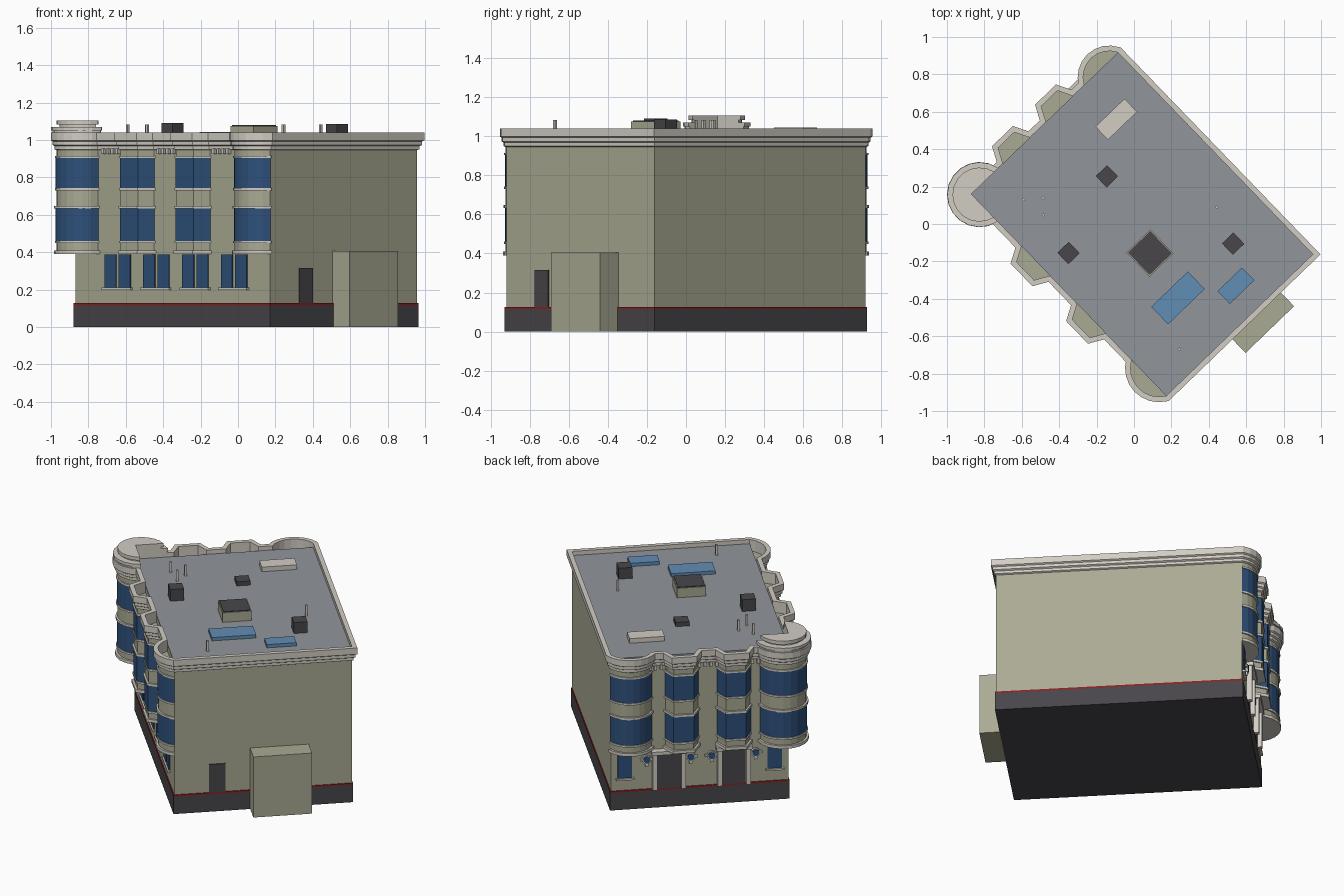
import bpy, bmesh, math
from mathutils import Matrix, Vector

if "Cube" in bpy.data.objects:
    bpy.data.objects.remove(bpy.data.objects["Cube"])

# Building frame: u runs along the window facade, v along the entrance facade
LEN, WID = 1.5, 1.09
FRAME = Matrix.Translation((-0.87, 0.16, 0)) @ Matrix.Rotation(math.radians(-46), 4, 'Z')


def material(name, rgb):
    m = bpy.data.materials.new(name)
    m.use_nodes = True
    col = [((c / 255 + 0.055) / 1.055) ** 2.4 for c in rgb] + [1]
    m.diffuse_color = col
    m.node_tree.nodes["Principled BSDF"].inputs["Base Color"].default_value = col
    return m


WALL = material("olive wall", (170, 170, 148))
TRIM = material("pale trim", (210, 205, 196))
ROOF = material("grey roof", (145, 149, 154))
DARK = material("charcoal", (72, 70, 74))
GLASS = material("window blue", (46, 80, 122))
SKY = material("skylight blue", (97, 141, 181))
RED = material("red band", (140, 32, 32))


def skin(name, loops, mat, closed=False):
    """Join equal-length loops into a solid; closed joins last loop to first."""
    bm = bmesh.new()
    rows = [[bm.verts.new(FRAME @ Vector(p)) for p in loop] for loop in loops]
    n = len(rows[0])
    pairs = list(zip(rows, rows[1:])) + ([(rows[-1], rows[0])] if closed else [])
    for a, b in pairs:
        for i in range(n):
            j = (i + 1) % n
            bm.faces.new((a[i], a[j], b[j], b[i]))
    if not closed:
        bm.faces.new(rows[0][::-1])
        bm.faces.new(rows[-1])
    bmesh.ops.recalc_face_normals(bm, faces=bm.faces)
    me = bpy.data.meshes.new(name)
    bm.to_mesh(me)
    bm.free()
    me.materials.append(mat)
    ob = bpy.data.objects.new(name, me)
    bpy.context.collection.objects.link(ob)
    return ob


def prism(name, pts, z0, z1, mat):
    return skin(name, [[(u, v, z) for u, v in pts] for z in (z0, z1)], mat)


def box(name, u0, u1, v0, v1, z0, z1, mat):
    return prism(name, [(u0, v0), (u1, v0), (u1, v1), (u0, v1)], z0, z1, mat)


def on_side(side, s, d):
    """Point at distance s along a facade, d out from it."""
    return (s, -d) if side == "window" else (-d, s)


def plate(name, side, s0, s1, d, z0, z1, mat):
    pts = [on_side(side, s, e) for s, e in ((s0, 0), (s1, 0), (s1, d), (s0, d))]
    return prism(name, pts, z0, z1, mat)


def disc(name, s, z, r, d, mat):
    ring = [(r * math.cos(k * math.pi / 6), r * math.sin(k * math.pi / 6)) for k in range(12)]
    return skin(name, [[(-e, s + a, z + b) for a, b in ring] for e in (0, d)], mat)


# Bay outlines, all growing by o
def angled_bay(c, a, b, d):
    def pts(o):
        return [(c - b - o, 0), (c - a - o / 2, d + o), (c + a + o / 2, d + o), (c + b + o, 0)]
    return pts


def round_bay(c, b, d, n=8):
    def pts(o):
        w, h = b + o, d + o
        r = (w * w + h * h) / (2 * h)
        t = math.asin(w / r)
        angs = [-t + 2 * t * k / n for k in range(n + 1)]
        return [(c + r * math.sin(q), r * math.cos(q) - r + h) for q in angs]
    return pts


def tower(o, n=14):
    cu, cv, r = 0.033, 0.03, 0.145 + o
    t0 = math.pi - math.acos(cu / r)
    t1 = 2 * math.pi - math.asin(cv / r)
    angs = [t0 + (t1 - t0) * k / n for k in range(n + 1)]
    return [(cu + r * math.cos(q), cv + r * math.sin(q)) for q in angs]


BAYS = {
    "window": [angled_bay(0.497, 0.067, 0.11, 0.078), angled_bay(0.925, 0.067, 0.11, 0.078),
               round_bay(1.367, 0.133, 0.077)],
    "entrance": [angled_bay(0.335, 0.06, 0.1, 0.078), angled_bay(0.655, 0.06, 0.1, 0.078),
                 round_bay(0.965, 0.125, 0.077)],
}


def bay_parts(name, shape):
    prism(name + "_wall", shape(0), 0.4, 0.965, WALL)
    for z0, z1 in ((0.46, 0.635), (0.74, 0.907)):
        prism(name + "_glazing", shape(0.004), z0, z1, GLASS)
    for z0, z1, o in ((0.39, 0.41, 0.014), (0.448, 0.46, 0.009), (0.633, 0.648, 0.012),
                      (0.73, 0.742, 0.009), (0.903, 0.915, 0.009)):
        prism(name + "_ledge", shape(o), z0, z1, TRIM)


for side, shapes in BAYS.items():
    for i, f in enumerate(shapes):
        bay_parts(f"{side}_bay_{i + 1}", lambda o, f=f, side=side: [on_side(side, s, d) for s, d in f(o)])
bay_parts("corner_tower", lambda o: tower(o) + [(0, 0)])

# Main block, plinth, red band and roof deck
box("main_walls", 0, LEN, 0, WID, 0.1, 1.0, WALL)
for name, z0, z1, o, mat in (("plinth", 0, 0.116, 0.006, DARK), ("red_band", 0.116, 0.127, 0.006, RED),
                             ("roof_deck", 1.0, 1.012, 0, ROOF)):
    box(name, -o, LEN + o, -o, WID + o, z0, z1, mat)

# Cornice and parapet swept around the whole outline
outline = [on_side("window", *p) for f in BAYS["window"] for p in f(0)] + [(LEN, WID)]
outline += [on_side("entrance", *p) for f in BAYS["entrance"][::-1] for p in f(0)[::-1]]
outline += tower(0)


def grow(pts, o):
    out = []
    for i, p in enumerate(pts):
        a, b, c = Vector(pts[i - 1]), Vector(p), Vector(pts[(i + 1) % len(pts)])
        e, f = (b - a).normalized(), (c - b).normalized()
        n, m = Vector((e.y, -e.x)), Vector((f.y, -f.x))
        out.append(b + (n + m) * (o / (1 + n.dot(m))))
    return out


PROFILE = [(0, 0.945), (0.01, 0.95), (0.01, 0.967), (0.02, 0.973), (0.02, 0.992),
           (0.029, 0.998), (0.029, 1.04), (0, 1.04)]
skin("cornice", [[(p[0], p[1], z) for p in grow(outline, o)] for o, z in PROFILE], TRIM, closed=True)

# Tower cap
for o, z0, z1 in ((0.02, 1.0, 1.05), (0.028, 1.05, 1.07), (-0.015, 1.07, 1.082), (0, 1.082, 1.105)):
    prism("tower_cap", tower(o) + [(0, 0)], z0, z1, TRIM)

# Brackets under the cornice between the bays
for side, spots in (("window", (0.285, 0.71, 1.135)), ("entrance", (0.205, 0.495, 0.8))):
    for c in spots:
        for k in range(4):
            s = c + (k - 1.5) * 0.036
            plate("cornice_bracket", side, s - 0.009, s + 0.009, 0.022, 0.925, 0.955, TRIM)


# Ground floor windows
def ground_window(side, s, w):
    plate("ground_window", side, s, s + w, 0.006, 0.21, 0.388, GLASS)
    plate("window_sill", side, s - 0.012, s + w + 0.012, 0.016, 0.198, 0.21, TRIM)


for s in (0.23, 0.528, 0.829, 1.126):
    for step in (0, 0.11):
        ground_window("window", s + step, 0.088)
for s in (0.04, 0.96):
    ground_window("entrance", s, 0.088)

# Entrance doors with columns, lintels and round ornaments
for c in (0.337, 0.735):
    plate("entrance_door", "entrance", c - 0.07, c + 0.07, 0.008, 0.127, 0.365, DARK)
    plate("door_lintel", "entrance", c - 0.11, c + 0.11, 0.045, 0.365, 0.388, TRIM)
    for e in (-1, 1):
        s = c + e * 0.088
        plate("door_column", "entrance", s - 0.014, s + 0.014, 0.035, 0.127, 0.365, TRIM)
        m = c + e * 0.135
        plate("ornament_bar", "entrance", m - 0.042, m + 0.042, 0.01, 0.318, 0.334, TRIM)
        plate("ornament_drop", "entrance", m - 0.01, m + 0.01, 0.01, 0.28, 0.326, TRIM)
        disc("ornament_ring", m, 0.326, 0.029, 0.014, TRIM)
        disc("ornament_glass", m, 0.326, 0.022, 0.018, GLASS)

# Side annex and service door
box("side_annex", LEN, 1.63, 0.465, 0.825, 0, 0.405, WALL)
box("service_door", LEN, 1.507, 0.213, 0.313, 0.127, 0.315, DARK)


# Rooftop equipment, placed by plan position
def roof_box(name, x, y, w, l, top, mat, base=1.005):
    p = FRAME.inverted() @ Vector((x, y, 0))
    return box(name, p.x - w / 2, p.x + w / 2, p.y - l / 2, p.y + l / 2, base, top, mat)


roof_box("stair_housing", 0.085, -0.155, 0.178, 0.178, 1.075, WALL)
roof_box("stair_housing_top", 0.085, -0.155, 0.166, 0.166, 1.08, DARK, 1.07)
for x, y, top in ((-0.145, 0.255, 1.04), (-0.35, -0.155, 1.09), (0.53, -0.105, 1.085)):
    roof_box("vent_unit", x, y, 0.084, 0.084, top, DARK)
roof_box("large_skylight", 0.235, -0.395, 0.13, 0.272, 1.034, SKY)
roof_box("small_skylight", 0.545, -0.33, 0.095, 0.182, 1.034, SKY)
roof_box("roof_hatch", -0.095, 0.56, 0.097, 0.216, 1.043, TRIM)
for x, y in ((-0.59, 0.13), (-0.487, 0.14), (-0.485, 0.05), (0.442, 0.09), (0.243, -0.67)):
    roof_box("vent_pipe", x, y, 0.014, 0.014, 1.083, TRIM)
